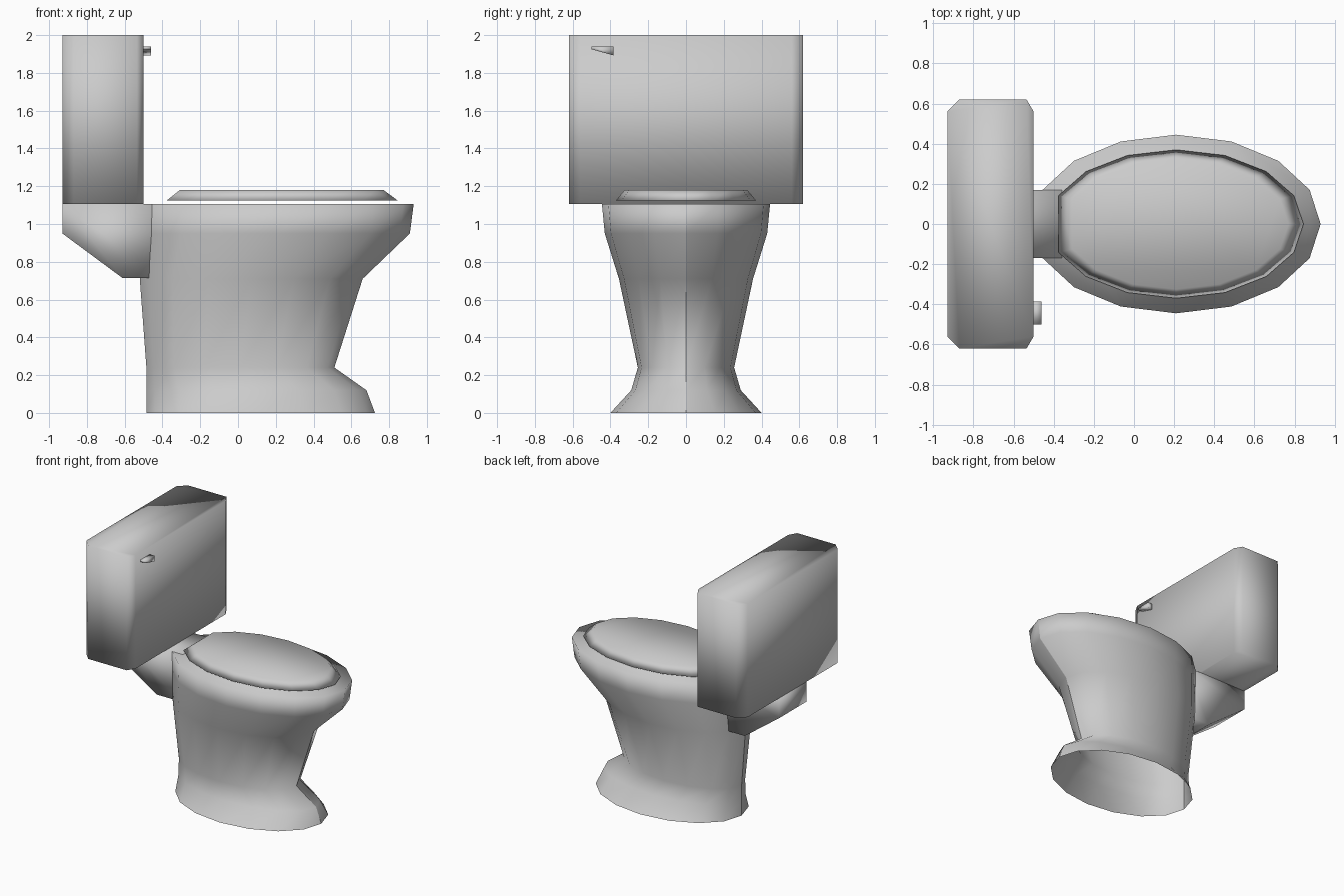
import bpy, bmesh, math

if "Cube" in bpy.data.objects:
    bpy.data.objects.remove(bpy.data.objects["Cube"])


def finish(name, bm, seam=False):
    bmesh.ops.recalc_face_normals(bm, faces=bm.faces)
    if seam:  # crease along the centre line
        for e in bm.edges:
            if all(abs(v.co.y) < 1e-4 for v in e.verts):
                e.smooth = False
    for f in bm.faces:
        f.smooth = True
    me = bpy.data.meshes.new(name)
    bm.to_mesh(me)
    bm.free()
    ob = bpy.data.objects.new(name, me)
    bpy.context.collection.objects.link(ob)
    return ob


def loft(name, rings, cap_bottom=True, seam=False):
    """Bridge closed rings of 3D points and cap the ends."""
    bm = bmesh.new()
    loops = [[bm.verts.new(p) for p in r] for r in rings]
    n = len(rings[0])
    for a, b in zip(loops, loops[1:]):
        for i in range(n):
            j = (i + 1) % n
            bm.faces.new((a[i], a[j], b[j], b[i]))
    bm.faces.new(loops[-1])
    if cap_bottom:
        bm.faces.new(loops[0][::-1])
    return finish(name, bm, seam)


def ellipse(cx, rx, ry, z, skip_back=False):
    """16-sided oval; optionally cut straight across the back."""
    return [(cx + rx * math.cos(i * math.pi / 8), ry * math.sin(i * math.pi / 8), z)
            for i in range(16) if not (skip_back and i == 8)]


# Bowl and flared foot: back x, front x, half width, height
sections = [(-.485, .725, .40, 0), (-.485, .68, .29, .12), (-.485, .51, .255, .24),
            (-.52, .66, .355, .71), (-.51, .91, .43, .95), (-.51, .93, .445, 1.105)]
loft("bowl", [ellipse((b + f) / 2, (f - b) / 2, w, z) for b, f, w, z in sections],
     cap_bottom=False, seam=True)

# Shelf behind the bowl that carries the tank: x, z, half width
shelf = [(-.93, 1.105, .17), (-.93, .95, .17), (-.61, .713, .14),
         (-.40, .713, .14), (-.36, 1.107, .17)]
loft("tank_shelf", [[(x, s * w, z) for x, z, w in shelf] for s in (-1, 1)])

# Closed lid, straight at the hinge
loft("lid", [ellipse(.21, .635, .37, 1.125, True), ellipse(.21, .56, .325, 1.18, True)])

# Tank with chamfered upright corners
half = [(-.50, .56), (-.535, .62), (-.87, .62), (-.93, .56)]
outline = half + [(x, -y) for x, y in reversed(half)]
loft("tank", [[(x, y, z) for x, y in outline] for z in (1.107, 2.0)])

# Tapered flush handle
lever = [(-.50, 1.94), (-.385, 1.94), (-.385, 1.893), (-.50, 1.925)]
loft("flush_handle", [[(x, y, z) for y, z in lever] for x in (-.51, -.46)])
